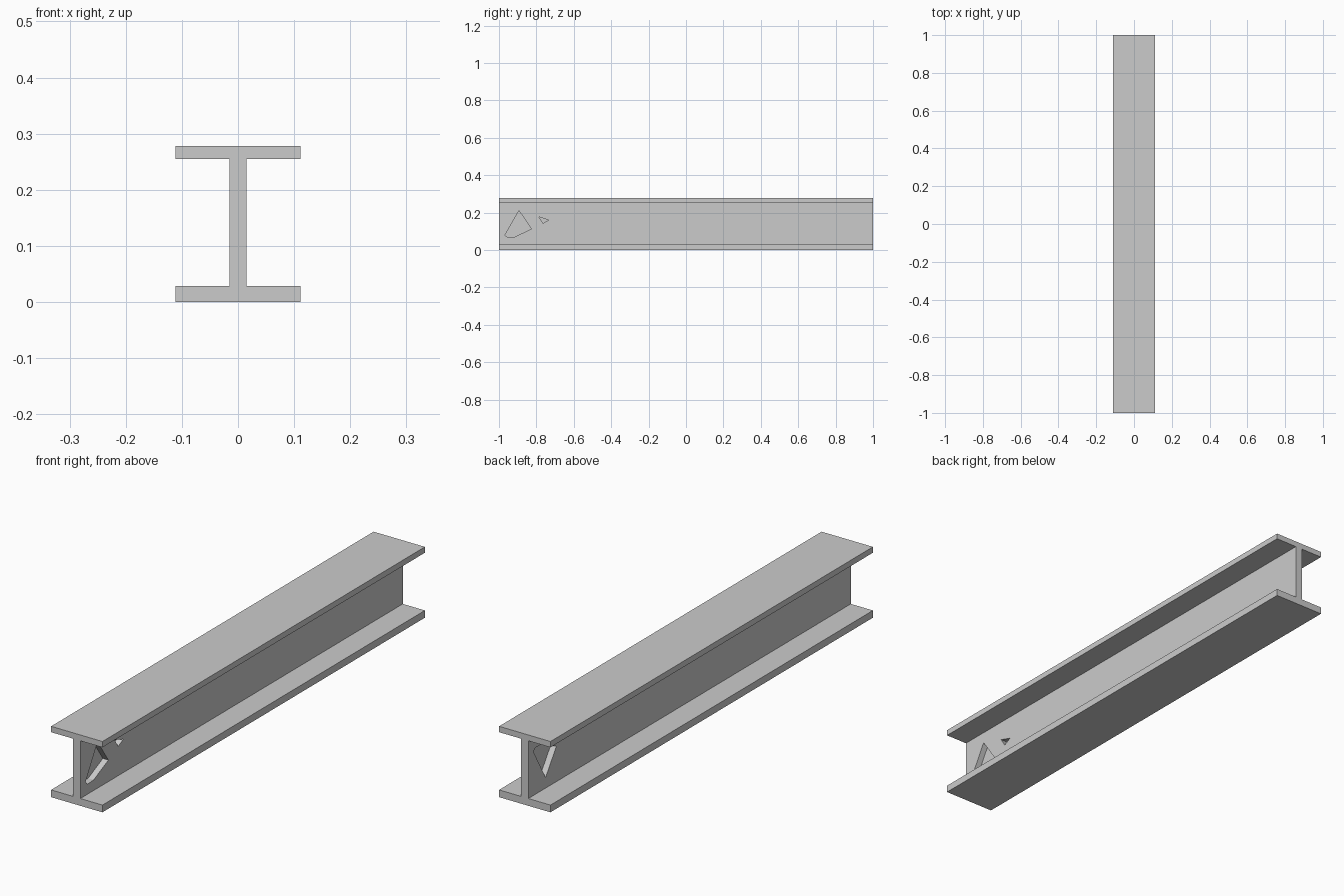
import bpy, bmesh

if "Cube" in bpy.data.objects:
    bpy.data.objects.remove(bpy.data.objects["Cube"])

def prism(name, pts, direction):
    """Extrude a flat outline of 3D points along a direction."""
    bm = bmesh.new()
    face = bm.faces.new([bm.verts.new(p) for p in pts])
    out = bmesh.ops.extrude_face_region(bm, geom=[face])
    moved = [g for g in out["geom"] if isinstance(g, bmesh.types.BMVert)]
    bmesh.ops.translate(bm, verts=moved, vec=direction)
    bmesh.ops.recalc_face_normals(bm, faces=bm.faces)
    mesh = bpy.data.meshes.new(name)
    bm.to_mesh(mesh)
    bm.free()
    obj = bpy.data.objects.new(name, mesh)
    bpy.context.collection.objects.link(obj)
    return obj

# Steel beam: right half of the I profile, mirrored and extruded along y
W, T = 0.1115, 0.0155
half = [(W, 0), (W, 0.0285), (T, 0.0285), (T, 0.255), (W, 0.255), (W, 0.278)]
outline = half + [(-x, z) for x, z in reversed(half)]
beam = prism("steel_beam", [(x, -1, z) for x, z in outline], (0, 2, 0))

# Angular chips cut into the web: large and small on the right, large on the left
large = [(-0.893, 0.21), (-0.826, 0.113), (-0.917, 0.07), (-0.955, 0.068), (-0.968, 0.08)]
small = [(-0.787, 0.177), (-0.734, 0.16), (-0.765, 0.143)]
large_flipped = [(-y, 0.28 - z) for y, z in large]
DEPTH = 0.024

for name, pts, side in (("large_chip_right", large, 1),
                        ("small_chip_right", small, 1),
                        ("large_chip_left", large_flipped, -1)):
    cutter = prism(name + "_cutter", [(side * (T - DEPTH), y, z) for y, z in pts],
                   (side * (DEPTH + 0.02), 0, 0))
    cutter.hide_render = True
    cutter.hide_set(True)
    cutter.display_type = 'WIRE'
    mod = beam.modifiers.new(name, 'BOOLEAN')
    mod.operation = 'DIFFERENCE'
    mod.solver = 'EXACT'
    mod.object = cutter
